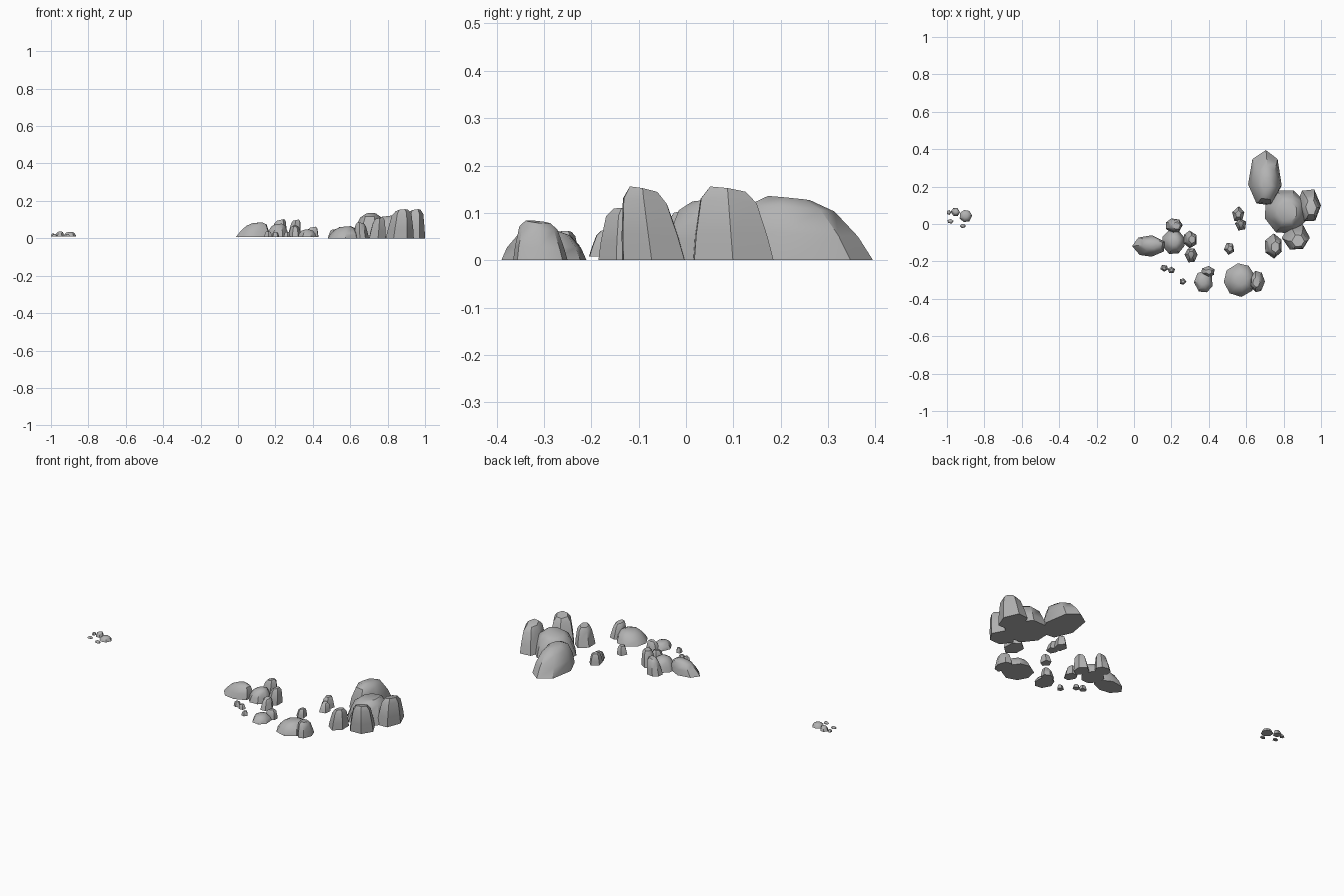
import bpy, bmesh, math, random

if "Cube" in bpy.data.objects:
    bpy.data.objects.remove(bpy.data.objects["Cube"])

random.seed(4)

stone = bpy.data.materials.new("grey_stone")
stone.diffuse_color = (0.45, 0.45, 0.45, 1)
stone.use_nodes = True
stone.node_tree.nodes["Principled BSDF"].inputs["Base Color"].default_value = stone.diffuse_color

# (scale, height fraction) rings of the two rock silhouettes
STEEP = [(1, 0), (0.9, 0.35), (0.7, 0.84), (0.45, 1)]
DOME = [(1, 0), (0.87, 0.42), (0.62, 0.84), (0.3, 1)]


def fit(vals, lo, hi):
    a, b = min(vals), max(vals)
    return [lo + (v - a) / (b - a) * (hi - lo) for v in vals]


def rock(name, base, profile, x0, x1, y0, y1, top, lx, ly, sides, phase):
    """Faceted boulder filling a footprint, leaning by (lx, ly) at its top."""
    angles = [math.radians(phase + 360 * i / sides) + random.uniform(-.1, .1)
              for i in range(sides)]
    xs = fit([math.cos(a) for a in angles], x0, x1)
    ys = fit([math.sin(a) for a in angles], y0, y1)
    cx, cy = (x0 + x1) / 2, (y0 + y1) / 2
    lean = math.hypot(lx, ly) or 1
    size = max(x1 - x0, y1 - y0)
    bm = bmesh.new()
    rings = []
    for s, t in profile:
        ring = []
        for x, y in zip(xs, ys):
            # the crown rises towards the side the rock leans to
            tilt = ((x - cx) * lx + (y - cy) * ly) / lean / size
            z = base + (top - base) * t * min(1, 0.95 + 0.22 * tilt * s)
            ring.append(bm.verts.new((cx + (x - cx) * s + lx * t,
                                      cy + (y - cy) * s + ly * t, z)))
        rings.append(ring)
    for low, high in zip(rings, rings[1:]):
        for i in range(sides):
            j = (i + 1) % sides
            bm.faces.new((low[i], low[j], high[j], high[i]))
    bm.faces.new(rings[-1])
    bm.faces.new(rings[0][::-1])
    bmesh.ops.recalc_face_normals(bm, faces=bm.faces)
    mesh = bpy.data.meshes.new(name)
    bm.to_mesh(mesh)
    bm.free()
    mesh.materials.append(stone)
    obj = bpy.data.objects.new(name, mesh)
    bpy.context.collection.objects.link(obj)
    bpy.context.view_layer.objects.active = obj
    obj.select_set(True)
    bpy.ops.object.shade_smooth_by_angle(angle=math.radians(40))
    obj.select_set(False)


# Footprint x0, x1, y0, y1, top height, lean x, lean y, sides, phase
# Big boulders on the right
big_domes = [
    (.61, .79, .10, .395, .138, .01, -.03, 7, 90),
    (.48, .65, -.39, -.21, .066, .01, 0, 8, 10),
]
big_steep = [
    (.70, .92, -.05, .18, .128, .01, 0, 8, 20),
    (.87, 1.0, .015, .185, .156, .012, -.012, 6, 60),
    (.79, .94, -.135, .0, .156, .012, -.022, 6, 0),
    (.70, .79, -.185, -.05, .112, .01, -.005, 6, 90),
    (.62, .70, -.365, -.25, .085, -.005, -.005, 7, 0),
    (.525, .59, .015, .095, .065, 0, 0, 5, 90),
    (.54, .60, -.035, .03, .05, 0, .005, 5, 30),
    (.48, .535, -.165, -.10, .05, .005, 0, 5, 45),
]
# Medium rocks in the middle
mid_domes = [
    (-.01, .165, -.175, -.06, .087, .025, .005, 7, 180),
    (.15, .27, -.16, -.03, .08, .005, 0, 8, 22),
    (.32, .42, -.365, -.25, .048, 0, 0, 7, 30),
]
mid_steep = [
    (.17, .26, -.05, .03, .103, .012, 0, 7, 0),
    (.265, .335, -.13, -.035, .102, .01, 0, 6, 30),
    (.27, .34, -.205, -.13, .068, 0, .005, 6, 0),
    (.36, .43, -.285, -.225, .062, .005, 0, 6, 30),
    (.245, .28, -.325, -.29, .035, 0, 0, 5, 0),
    (.14, .182, -.255, -.22, .038, 0, 0, 5, 50),
    (.18, .22, -.262, -.228, .034, 0, 0, 5, 20),
]
# Pebbles on the far left
pebbles = [
    (-.932, -.865, .01, .075, .035, 0, 0, 7, 0),
    (-.98, -.93, .043, .085, .038, .003, 0, 6, 0),
    (-.932, -.9, -.022, .0, .024, 0, 0, 5, 40),
    (-.997, -.965, .003, .027, .022, 0, 0, 5, 10),
    (-1.0, -.978, .048, .075, .026, 0, 0, 5, 70),
]

for label, base, profile, rows in (
        ("large_boulder", 0, DOME, big_domes),
        ("tall_boulder", 0, STEEP, big_steep),
        ("medium_boulder", .008, DOME, mid_domes),
        ("medium_rock", .008, STEEP, mid_steep),
        ("pebble", .011, DOME, pebbles)):
    for n, row in enumerate(rows, 1):
        rock(f"{label}_{n}", base, profile, *row)
